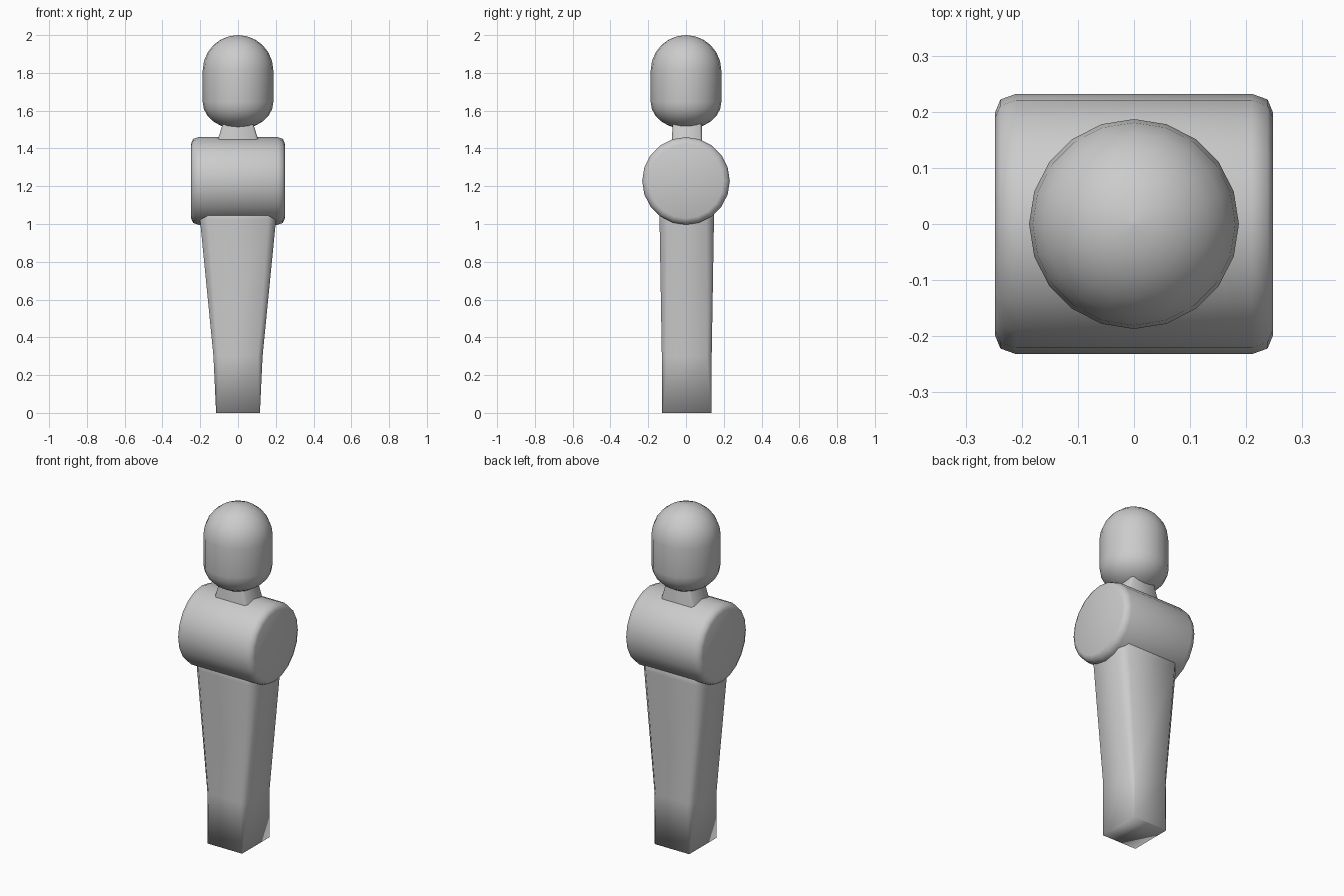
import bpy, bmesh
from math import sin, cos, pi, radians

if "Cube" in bpy.data.objects:
    bpy.data.objects.remove(bpy.data.objects["Cube"])


def loft(name, rings, angle=180):
    """Skin a stack of equal-sized point rings and cap both ends."""
    bm = bmesh.new()
    loops = [[bm.verts.new(p) for p in ring] for ring in rings]
    n = len(loops[0])
    for a, b in zip(loops, loops[1:]):
        for i in range(n):
            j = (i + 1) % n
            bm.faces.new((a[i], a[j], b[j], b[i]))
    bm.faces.new(loops[0][::-1])
    bm.faces.new(loops[-1])
    bmesh.ops.recalc_face_normals(bm, faces=bm.faces)
    mesh = bpy.data.meshes.new(name)
    bm.to_mesh(mesh)
    bm.free()
    obj = bpy.data.objects.new(name, mesh)
    bpy.context.collection.objects.link(obj)
    bpy.ops.object.select_all(action='DESELECT')
    obj.select_set(True)
    bpy.context.view_layer.objects.active = obj
    bpy.ops.object.shade_smooth_by_angle(angle=radians(angle))
    return obj


def chamfered_rect(z, hx, hy, c, cy=0.004):
    """Rectangle with cut corners at height z."""
    pts = [(hx, -hy + c), (hx, hy - c), (hx - c, hy), (-hx + c, hy),
           (-hx, hy - c), (-hx, -hy + c), (-hx + c, -hy), (hx - c, -hy)]
    return [(x, y + cy, z) for x, y in pts]


def circle(r, n=20):
    return [(r * cos(2 * pi * i / n), r * sin(2 * pi * i / n)) for i in range(n)]


# Head: capsule with a slightly flatter chin
R = 0.187
profile = [(R * sin(t), 1.645 - 0.143 * cos(t))
           for t in [pi / 2 * k / 6 for k in range(7)]]
profile += [(R * cos(t), 1.813 + R * sin(t))
            for t in [pi / 2 * k / 6 for k in range(7)]]
profile[0] = (0.002, profile[0][1])
profile[-1] = (0.002, 2.0)
loft("head", [[(x, y, z) for x, y in circle(r)] for r, z in profile])

# Neck: small tapered block
loft("neck", [chamfered_rect(1.40, 0.118, 0.08, 0.012, 0.006),
              chamfered_rect(1.45, 0.106, 0.08, 0.012, 0.006),
              chamfered_rect(1.54, 0.078, 0.077, 0.012, 0.006)], 50)

# Torso: sideways barrel with rounded rims
half = [(0.248, 0.198), (0.238, 0.222), (0.21, 0.232)]
stations = [(-x, r) for x, r in half] + [(x, r) for x, r in reversed(half)]
loft("torso", [[(x, a, b + 1.228) for a, b in circle(r)] for x, r in stations], 60)

# Lower body: tapered post, softened corners toward the top
loft("lower_body", [chamfered_rect(0.0, 0.116, 0.131, 0.006),
                    chamfered_rect(0.30, 0.130, 0.132, 0.025),
                    chamfered_rect(1.02, 0.201, 0.144, 0.04),
                    chamfered_rect(1.12, 0.205, 0.144, 0.04)])
